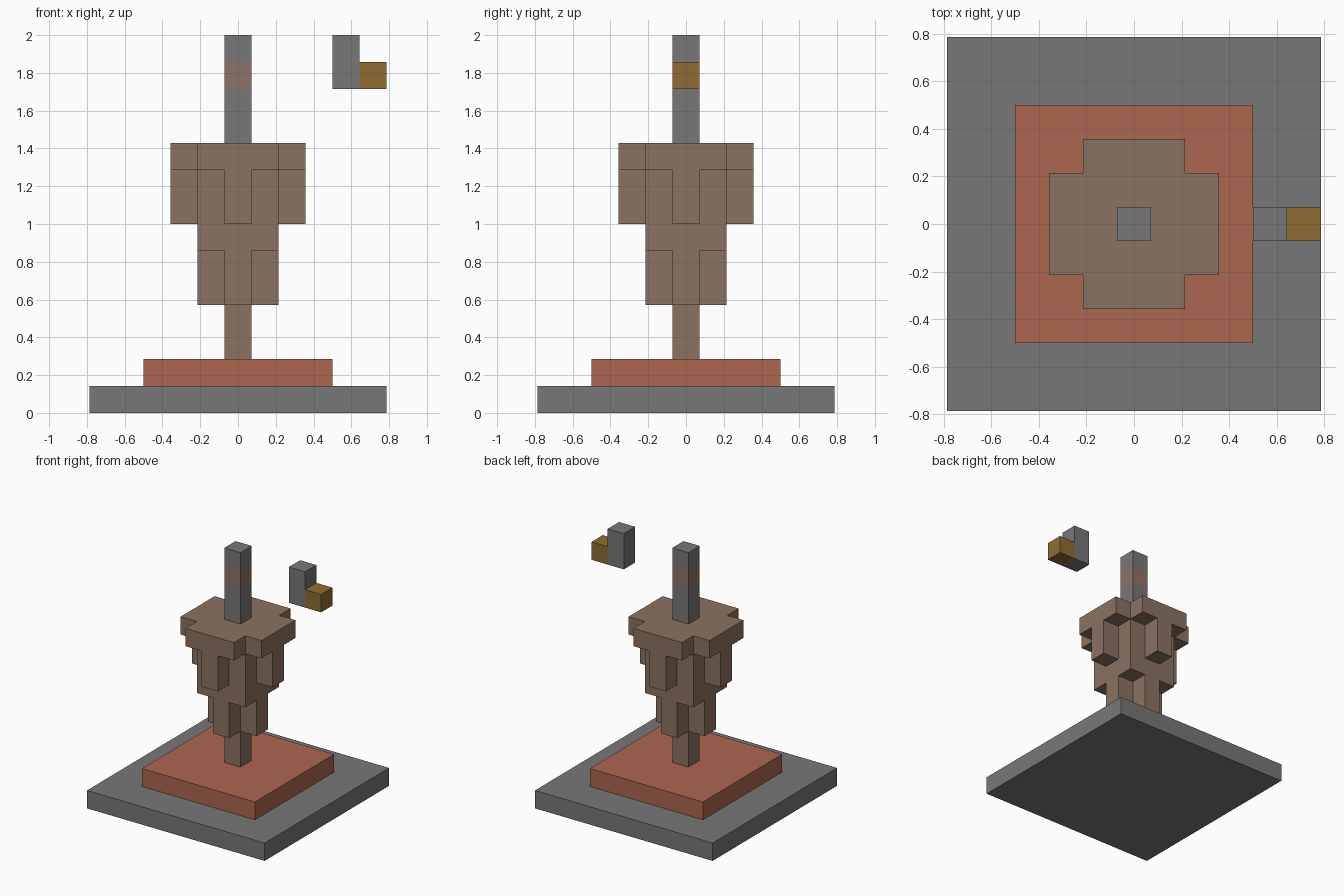
import bpy, bmesh

default = bpy.data.objects.get("Cube")
if default:
    bpy.data.objects.remove(default, do_unlink=True)

U = 2 / 14  # one block


def material(name, rgb):
    """Flat material from a display colour, 0-255."""
    lin = [((c / 255 + 0.055) / 1.055) ** 2.4 for c in rgb]
    mat = bpy.data.materials.new(name)
    mat.use_nodes = True
    mat.diffuse_color = (*lin, 1)
    bsdf = next(n for n in mat.node_tree.nodes if n.type == "BSDF_PRINCIPLED")
    bsdf.inputs["Base Color"].default_value = (*lin, 1)
    return mat


grey = material("stone_grey", (121, 119, 121))
red = material("brick_red", (172, 102, 79))
brown = material("clay_brown", (139, 114, 98))
rust = material("band_brown", (141, 115, 104))
gold = material("dull_gold", (144, 108, 52))


def prism(name, quarter, z0, z1, mat, x=0, band=None):
    """Extrude a four-fold outline, given by one quarter, in block units.
    An optional band (low, high, material) recolours the sides."""
    outline, pts = [], quarter
    for _ in range(4):
        outline += pts
        pts = [(-q, p) for p, q in pts]
    bm = bmesh.new()
    base = bm.faces.new([bm.verts.new(((p + x) * U, q * U, z0 * U)) for p, q in outline])
    top = bmesh.ops.extrude_face_region(bm, geom=[base], use_keep_orig=True)["geom"]
    bmesh.ops.translate(bm, vec=(0, 0, (z1 - z0) * U),
                        verts=[v for v in top if isinstance(v, bmesh.types.BMVert)])
    if band:
        for level in band[:2]:
            bmesh.ops.bisect_plane(bm, geom=bm.verts[:] + bm.edges[:] + bm.faces[:],
                                   plane_co=(0, 0, level * U), plane_no=(0, 0, 1))
        for f in bm.faces:
            f.material_index = int(band[0] < f.calc_center_median().z / U < band[1])
    bmesh.ops.recalc_face_normals(bm, faces=bm.faces[:])
    mesh = bpy.data.meshes.new(name)
    bm.to_mesh(mesh)
    bm.free()
    mesh.materials.append(mat)
    if band:
        mesh.materials.append(band[2])
    obj = bpy.data.objects.new(name, mesh)
    bpy.context.collection.objects.link(obj)
    return obj


def square(h):
    return [(h, h)]


def cross(reach, half):
    return [(reach, -half), (reach, half), (half, half)]


# Stepped base
prism("base_slab", square(5.5), 0, 1, grey)
prism("base_plate", square(3.5), 1, 2, red)

# Body tiers, from the stem up
prism("stem", square(0.5), 2, 4, brown)
prism("lower_ribs", cross(1.5, 0.5), 4, 6, brown)
prism("waist", square(1.5), 6, 7, brown)
ribbed_core = [(2.5, -0.5), (2.5, 0.5), (1.5, 0.5), (1.5, 1.5), (0.5, 1.5)]
prism("upper_ribs", ribbed_core, 7, 9, brown)
prism("crown", cross(2.5, 1.5), 9, 10, brown)

# Post with a coloured band
prism("post", square(0.5), 10, 14, grey, band=(12, 13, rust))

# Floating side piece
prism("side_block", square(0.5), 12, 14, grey, x=4)
prism("side_tip", square(0.5), 12, 13, gold, x=5)
